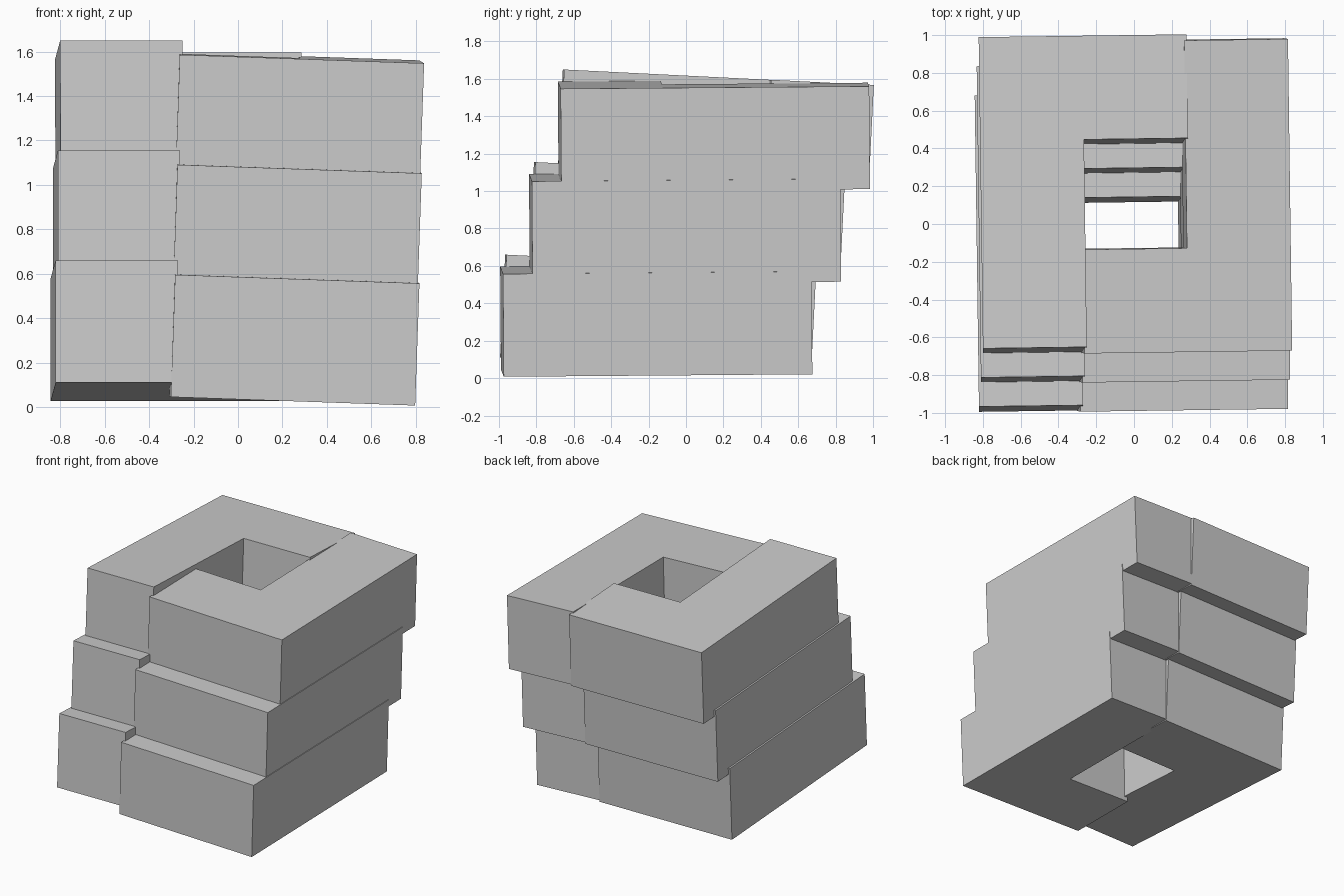
import bpy, bmesh, math
from mathutils import Matrix, Euler, Vector

cube = bpy.data.objects.get("Cube")
if cube:
    bpy.data.objects.remove(cube, do_unlink=True)

grey = bpy.data.materials.new("plain grey")
grey.use_nodes = True
COLOUR = (0.6, 0.6, 0.6, 1)
grey.diffuse_color = COLOUR
grey.node_tree.nodes["Principled BSDF"].inputs["Base Color"].default_value = COLOUR

U = 0.55      # block unit: each piece is 2 x 3 x 1 units
LAYERS = 3


def l_block(name, centre, tilt, turn):
    """L-shaped slab: a long column with a short arm at one end."""
    bm = bmesh.new()
    outline = [(-1, -1.5), (0, -1.5), (0, 0.5), (1, 0.5), (1, 1.5), (-1, 1.5)]
    base = bm.faces.new([bm.verts.new((x * U, y * U, -U / 2)) for x, y in outline])
    top = bmesh.ops.extrude_face_region(bm, geom=[base], use_keep_orig=True)
    verts = [v for v in top["geom"] if isinstance(v, bmesh.types.BMVert)]
    bmesh.ops.translate(bm, verts=verts, vec=(0, 0, U))
    bmesh.ops.recalc_face_normals(bm, faces=bm.faces)
    mesh = bpy.data.meshes.new(name)
    bm.to_mesh(mesh)
    bm.free()
    mesh.materials.append(grey)
    obj = bpy.data.objects.new(name, mesh)
    bpy.context.collection.objects.link(obj)
    rotation = Euler(tilt).to_matrix().to_4x4() @ Matrix.Rotation(turn, 4, "Z")
    obj.matrix_world = Matrix.Translation(centre) @ rotation


# Interlocking pairs, each lower layer stepped forward
for i in range(LAYERS):
    step = Vector((-0.0105, -0.154, -0.495)) * i
    l_block(f"right_block_{i + 1}", Vector((-0.261, 0.159, 1.334)) + step,
            (-0.05, 0, 0.0137), 0)
    l_block(f"left_block_{i + 1}", Vector((0.267, 0.149, 1.298)) + step,
            (0.008, 0.035, 0.0137), math.pi)
